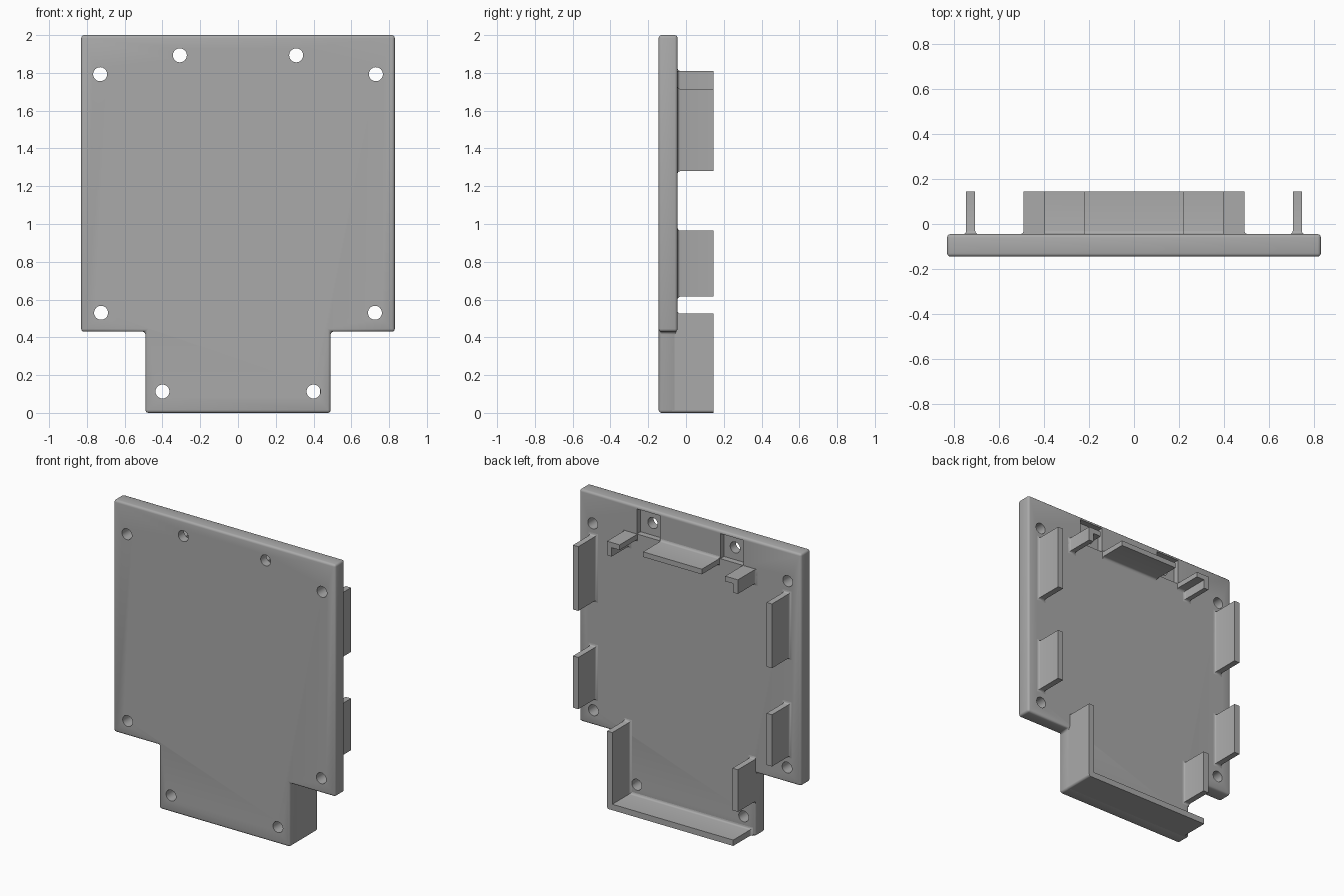
import bpy, bmesh, math
from mathutils import Matrix, Vector

if "Cube" in bpy.data.objects:
    bpy.data.objects.remove(bpy.data.objects["Cube"], do_unlink=True)

# One plain grey plastic
grey = bpy.data.materials.new("grey_plastic")
grey.use_nodes = True
grey.diffuse_color = (0.4, 0.4, 0.4, 1)
grey.node_tree.nodes["Principled BSDF"].inputs["Base Color"].default_value = (0.4, 0.4, 0.4, 1)

FRONT, BACK, REAR = -0.145, -0.045, 0.145
WALL = 0.04       # wall thickness
R = 0.015         # edge rounding and base fillet radius


def finish(name, bm):
    bmesh.ops.recalc_face_normals(bm, faces=bm.faces)
    mesh = bpy.data.meshes.new(name)
    bm.to_mesh(mesh)
    bm.free()
    obj = bpy.data.objects.new(name, mesh)
    obj.data.materials.append(grey)
    bpy.context.collection.objects.link(obj)
    return obj


def activate(obj):
    bpy.ops.object.select_all(action='DESELECT')
    obj.select_set(True)
    bpy.context.view_layer.objects.active = obj


def smooth(obj):
    activate(obj)
    bpy.ops.object.shade_smooth_by_angle(angle=math.radians(35))


def loft(name, rings):
    """Skin closed rings of points, with capped ends."""
    bm = bmesh.new()
    loops = [[bm.verts.new(p) for p in ring] for ring in rings]
    n = len(loops[0])
    for a, b in zip(loops, loops[1:]):
        for i in range(n):
            j = (i + 1) % n
            bm.faces.new((a[i], a[j], b[j], b[i]))
    bm.faces.new(loops[0])
    bm.faces.new(loops[-1])
    return finish(name, bm)


def tab(name, x0, x1, z0, z1, flare="lrbt"):
    """Box standing on the plate's back, with a fillet on the flared sides."""
    levels = [(R, BACK - 0.03)]
    for k in range(4):
        a = math.radians(30 * k)
        levels.append((R * (1 - math.sin(a)), BACK + R * (1 - math.cos(a))))
    levels.append((0, REAR))
    rings = []
    for off, y in levels:
        l, r, b, t = [off if s in flare else 0 for s in "lrbt"]
        rings.append([(x0 - l, y, z0 - b), (x1 + r, y, z0 - b),
                      (x1 + r, y, z1 + t), (x0 - l, y, z1 + t)])
    obj = loft(name, rings)
    smooth(obj)
    return obj


def box(name, x0, x1, y0, y1, z0, z1):
    return loft(name, [[(x0, y, z0), (x1, y, z0), (x1, y, z1), (x0, y, z1)] for y in (y0, y1)])


def rod(name, x, z, radius, y0, y1):
    bm = bmesh.new()
    bmesh.ops.create_cone(bm, cap_ends=True, segments=32, radius1=radius, radius2=radius,
                          depth=y1 - y0, matrix=Matrix.Translation(Vector((x, (y0 + y1) / 2, z)))
                          @ Matrix.Rotation(math.pi / 2, 4, 'X'))
    return finish(name, bm)


# Back plate: wide panel with a narrower tongue below
half = [(0.49, 0), (0.49, 0.43), (0.83, 0.43), (0.83, 2)]
outline = half + [(-x, z) for x, z in reversed(half)]
plate = loft("plate", [[(x, y, z) for x, z in outline] for y in (FRONT, BACK)])
bevel = plate.modifiers.new("rounding", 'BEVEL')
bevel.width, bevel.segments, bevel.limit_method = R, 3, 'ANGLE'

# Screw holes and the two pockets around the upper pair
cutters = []
for s in (-1, 1):
    for x, z in ((0.73, 1.793), (0.308, 1.893), (0.725, 0.53), (0.4, 0.113)):
        cutters.append(rod("hole_cutter", s * x, z, 0.037, -0.3, 0.3))
    xa, xb = sorted((s * 0.225, s * 0.4))
    cutters.append(box("pocket_cutter", xa, xb, BACK - 0.04, 0.3, 1.81, 1.98))
for c in cutters:
    c.hide_render = True
    cut = plate.modifiers.new("cut", 'BOOLEAN')
    cut.operation, cut.solver, cut.object = 'DIFFERENCE', 'EXACT', c
activate(plate)
for m in list(plate.modifiers):
    bpy.ops.object.modifier_apply(modifier=m.name)
for c in cutters:
    bpy.data.objects.remove(c, do_unlink=True)
smooth(plate)

# Side rails and the hooked top clips, mirrored
for s, side in ((1, "left"), (-1, "right")):
    def mirrored(name, x0, x1, z0, z1, flare="lrbt"):
        if s < 0:
            x0, x1 = -x1, -x0
            flare = flare.translate(str.maketrans("lr", "rl"))
        tab(side + "_" + name, x0, x1, z0, z1, flare)
    mirrored("upper_rail", 0.705, 0.745, 1.28, 1.715)
    mirrored("lower_rail", 0.705, 0.745, 0.615, 0.965)
    mirrored("clip_top", 0.395, 0.49, 1.775, 1.81, "rb")
    mirrored("clip_leg", 0.455, 0.49, 1.715, 1.81, "lrb")

# Centre shelf between the pockets
tab("top_shelf", -0.22, 0.22, 1.775, 1.81, "bt")

# Tongue walls: tall left wall, short right wall, floor open at one corner
tab("tongue_left_wall", 0.49 - WALL, 0.49, R, 0.525, "lt")
tab("tongue_right_wall", -0.49, WALL - 0.49, 0.24, 0.525, "rbt")
tab("tongue_floor", -0.455, 0.49 - R, 0, WALL, "lt")
smooth(rod("tongue_corner", 0.49 - R, R, R, BACK - 0.03, REAR))
